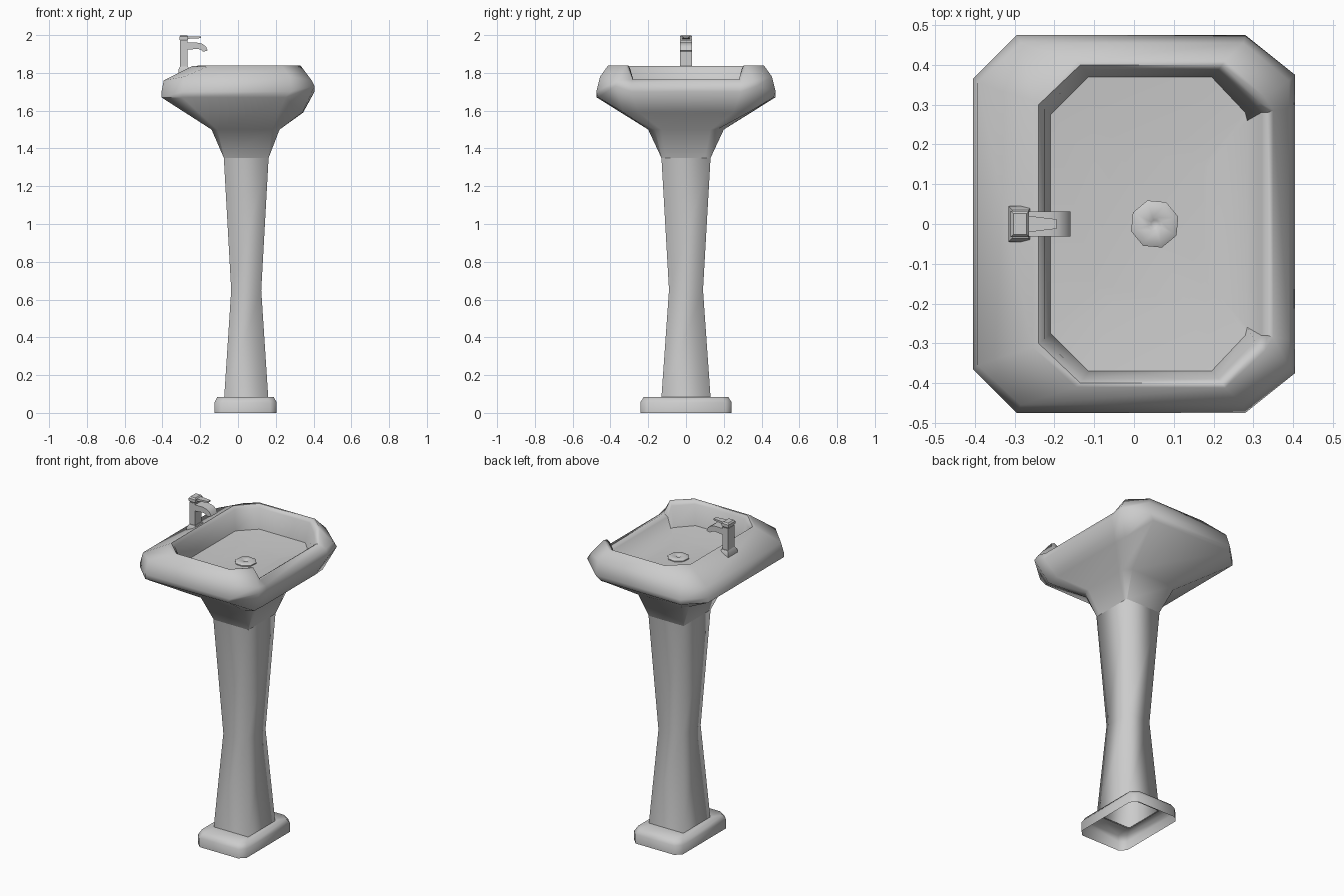
import bpy, bmesh, math


def finish(name, bm, angle=50):
    me = bpy.data.meshes.new(name)
    bm.to_mesh(me)
    bm.free()
    ob = bpy.data.objects.new(name, me)
    bpy.context.collection.objects.link(ob)
    bpy.ops.object.select_all(action='DESELECT')
    ob.select_set(True)
    bpy.context.view_layer.objects.active = ob
    bpy.ops.object.shade_smooth_by_angle(angle=math.radians(angle))
    return ob


def loft(name, rings, cap_top=False, cap_bottom=False, angle=50):
    """Skin counter-clockwise rings from bottom to top."""
    bm = bmesh.new()
    vs = [[bm.verts.new(p) for p in r] for r in rings]
    n = len(vs[0])
    for lo, hi in zip(vs, vs[1:]):
        for j in range(n):
            k = (j + 1) % n
            bm.faces.new((lo[j], lo[k], hi[k], hi[j]))
    if cap_top:
        bm.faces.new(vs[-1])
    if cap_bottom:
        bm.faces.new(vs[0][::-1])
    return finish(name, bm, angle)


def mirrored(half):
    """Complete a ring whose y > 0 half is given from +x to -x."""
    return list(half) + [(x, -y, z) for x, y, z in reversed(half)]


def rect(x0, x1, y, z, c=0.0):
    if c == 0:
        return mirrored([(x1, y, z), (x0, y, z)])
    return mirrored([(x1, y - c, z), (x1 - c, y, z), (x0 + c, y, z), (x0, y - c, z)])


# Foot: hollow plinth with cut corners
loft("foot", [rect(-.125, .205, .242, 0, .035), rect(-.125, .205, .242, .055, .035),
              rect(-.11, .19, .225, .083, .035), rect(-.07, .155, .125, .085, .005)])

# Pedestal: waisted rectangular column
loft("pedestal", [rect(-.073, .16, .13, .083), rect(-.036, .123, .09, .65),
                  rect(-.075, .162, .13, 1.35)], angle=95)

# Basin: flared underside, rolled rim, raised lip dipping along +x, inner bowl
basin = [
    [(.162, .10, 1.35), (.162, .128, 1.35), (.158, .13, 1.35), (-.071, .13, 1.35), (-.075, .128, 1.35)],
    [(.22, .13, 1.5), (.22, .165, 1.5), (.18, .20, 1.5), (-.11, .20, 1.5), (-.14, .17, 1.5)],
    [(.345, .25, 1.59), (.34, .33, 1.59), (.25, .465, 1.67), (-.295, .473, 1.67), (-.405, .365, 1.67)],
    [(.405, .29, 1.70), (.405, .375, 1.73), (.28, .475, 1.70), (-.295, .475, 1.70), (-.405, .365, 1.70)],
    [(.39, .29, 1.745), (.39, .36, 1.76), (.275, .455, 1.78), (-.285, .455, 1.78), (-.393, .355, 1.76)],
    [(.35, .285, 1.765), (.33, .318, 1.84), (.23, .412, 1.84), (-.145, .41, 1.84), (-.255, .31, 1.83)],
]
bowl = [
    [(.335, .28, 1.765), (.317, .305, 1.84), (.222, .40, 1.84), (-.135, .40, 1.84), (-.24, .30, 1.837)],
    [(.32, .28, 1.755), (.305, .295, 1.82), (.212, .388, 1.82), (-.125, .388, 1.82), (-.225, .29, 1.82)],
    [(.285, .26, 1.70), (.28, .28, 1.70), (.195, .37, 1.70), (-.115, .37, 1.70), (-.21, .275, 1.70)],
    [(.18, .14, 1.685), (.175, .15, 1.685), (.13, .20, 1.685), (-.05, .20, 1.685), (-.10, .15, 1.685)],
]
loft("basin", [mirrored(h) for h in basin + bowl], cap_top=True, angle=55)


# Drain: eight-sided plug with a dimple
def octagon(r, z):
    return [(.052 + r * math.cos(math.tau * i / 8 + .3), r * math.sin(math.tau * i / 8 + .3), z)
            for i in range(8)]


loft("drain", [octagon(.062, 1.68), octagon(.062, 1.69), octagon(.05, 1.697),
               octagon(.018, 1.697), octagon(.01, 1.69)], cap_top=True)

# Tap: base plate, column, cap
loft("tap_base", [rect(-.316, -.258, .045, 1.79), rect(-.316, -.258, .045, 1.815),
                  rect(-.306, -.265, .035, 1.835)], True, True, 30)
loft("tap_column", [rect(-.306, -.268, .031, 1.82), rect(-.306, -.268, .031, 1.968)], True, True, 30)
loft("tap_cap", [rect(-.302, -.272, .026, 1.965), rect(-.31, -.264, .033, 1.977),
                 rect(-.31, -.264, .033, 1.992), rect(-.303, -.27, .026, 2.0)], True, True, 30)


def extrude_y(name, profile, widths):
    """Slab from an xz outline with a half width at each point."""
    bm = bmesh.new()
    a = [bm.verts.new((x, -w, z)) for (x, z), w in zip(profile, widths)]
    b = [bm.verts.new((x, w, z)) for (x, z), w in zip(profile, widths)]
    n = len(a)
    bm.faces.new(a)
    bm.faces.new(b[::-1])
    for i in range(n):
        k = (i + 1) % n
        bm.faces.new((a[k], a[i], b[i], b[k]))
    bmesh.ops.recalc_face_normals(bm, faces=bm.faces)
    return finish(name, bm, 40)


# Spout and lever
extrude_y("tap_spout", [(-.275, 1.922), (-.215, 1.927), (-.195, 1.922), (-.184, 1.912),
                        (-.160, 1.918), (-.170, 1.94), (-.19, 1.954), (-.215, 1.96), (-.275, 1.96)],
          [.031] * 9)
extrude_y("tap_lever", [(-.27, 1.98), (-.195, 1.984), (-.195, 1.993), (-.27, 1.993)],
          [.021, .012, .012, .021])
